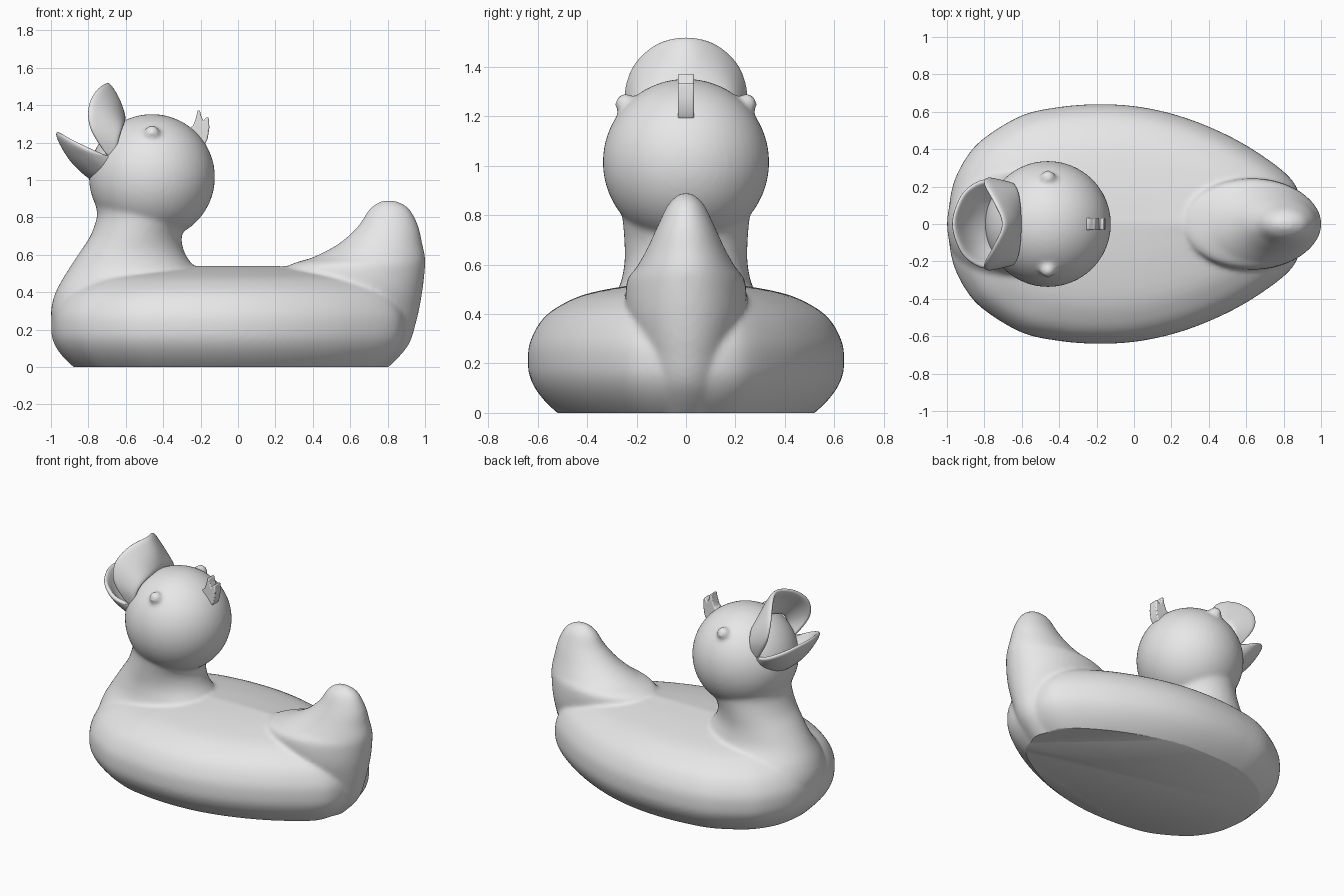
import bpy
import bmesh
import math
from mathutils import Vector, Matrix

cube = bpy.data.objects.get("Cube")
if cube:
    bpy.data.objects.remove(cube, do_unlink=True)

grey = bpy.data.materials.new("light_grey")
grey.use_nodes = True
grey.diffuse_color = (0.8, 0.8, 0.8, 1)
grey.node_tree.nodes["Principled BSDF"].inputs["Base Color"].default_value = grey.diffuse_color


def spline(points, steps=6):
    """Smooth curve through the given points."""
    p = [Vector(q) for q in points]
    p = [p[0]] + p + [p[-1]]
    out = []
    for a, b, c, d in zip(p, p[1:], p[2:], p[3:]):
        for s in range(steps):
            t = s / steps
            out.append((b * 2 + (c - a) * t + (a * 2 - b * 5 + c * 4 - d) * t ** 2
                        + (b * 3 - a - c * 3 + d) * t ** 3) * 0.5)
    return out + [p[-1]]


def loft(bm, rings):
    """Closed skin over a stack of rings."""
    rows = [[bm.verts.new(p) for p in ring] for ring in rings]
    n = len(rows[0])
    for low, high in zip(rows, rows[1:]):
        for i in range(n):
            j = (i + 1) % n
            bm.faces.new((low[i], low[j], high[j], high[i]))
    bm.faces.new(rows[0][::-1])
    bm.faces.new(rows[-1])


def oval_loft(bm, sections, n=48):
    """Sections are height, least x, greatest x and half width."""
    rings = []
    for z, x0, x1, w in spline(sections):
        angles = [math.tau * i / n for i in range(n)]
        rings.append([((x0 + x1) / 2 + (x1 - x0) / 2 * math.cos(a), w * math.sin(a), z)
                      for a in angles])
    loft(bm, rings)


def ball(bm, centre, radius):
    bmesh.ops.create_uvsphere(bm, u_segments=48, v_segments=32, radius=radius,
                              matrix=Matrix.Translation(centre))


def finish(name, bm):
    bmesh.ops.recalc_face_normals(bm, faces=bm.faces[:])
    mesh = bpy.data.meshes.new(name)
    bm.to_mesh(mesh)
    bm.free()
    obj = bpy.data.objects.new(name, mesh)
    bpy.context.collection.objects.link(obj)
    mesh.materials.append(grey)
    return obj


def activate(obj):
    bpy.ops.object.select_all(action='DESELECT')
    obj.select_set(True)
    bpy.context.view_layer.objects.active = obj


def shade(obj, degrees=40):
    activate(obj)
    bpy.ops.object.shade_smooth_by_angle(angle=math.radians(degrees))


# Hull: one plan outline, inset by height
bm = bmesh.new()
half = spline([(-1, 0), (-0.97, 0.2), (-0.9, 0.35), (-0.8, 0.46), (-0.6, 0.58), (-0.4, 0.625),
               (-0.2, 0.64), (0, 0.63), (0.2, 0.59), (0.4, 0.52), (0.6, 0.42), (0.8, 0.28),
               (0.88, 0.17), (0.91, 0)])
outline = [(p.x, p.y) for p in half] + [(p.x, -p.y) for p in half[-2:0:-1]]
profile = spline([(0.21, -0.06), (0.12, 0), (0.05, 0.07), (0.01, 0.14), (0, 0.21), (0.01, 0.29),
                  (0.06, 0.38), (0.14, 0.44), (0.25, 0.485), (0.44, 0.52), (0.63, 0.54)], 4)
loft(bm, [[(-0.05 + (x + 0.05) * (1 - i / 0.95), y * (1 - i / 0.64), z) for x, y in outline]
          for i, z in profile])

# Breast and neck
oval_loft(bm, [(0.2, -0.99, -0.2, 0.4), (0.3, -1, -0.2, 0.39), (0.4, -0.975, -0.2, 0.34),
               (0.5, -0.92, -0.21, 0.275), (0.6, -0.855, -0.28, 0.25), (0.7, -0.79, -0.3, 0.25),
               (0.8, -0.755, -0.25, 0.26), (0.86, -0.76, -0.19, 0.28)])

# Tail
oval_loft(bm, [(-0.06, 0.4, 0.74, 0.14), (0.1, 0.4, 0.9, 0.17), (0.25, 0.36, 0.955, 0.2),
               (0.4, 0.3, 0.985, 0.24), (0.53, 0.26, 1, 0.24), (0.59, 0.41, 1, 0.2),
               (0.66, 0.54, 0.985, 0.16), (0.75, 0.64, 0.965, 0.118), (0.84, 0.7, 0.92, 0.075),
               (0.88, 0.75, 0.865, 0.035), (0.89, 0.79, 0.82, 0.012)])

# Head and eye bumps
ball(bm, (-0.46, 0, 1.015), 0.337)
for side in (-1, 1):
    ball(bm, (-0.46, 0.245 * side, 1.25), 0.042)

# Fuse into one soft skin, then cut the flat base
body = finish("body", bm)
fuse = body.modifiers.new("fuse", 'REMESH')
fuse.mode = 'VOXEL'
fuse.voxel_size = 0.013
soften = body.modifiers.new("soften", 'SMOOTH')
soften.factor = 0.5
soften.iterations = 8
activate(body)
for name in ("fuse", "soften"):
    bpy.ops.object.modifier_apply(modifier=name)
bm = bmesh.new()
bm.from_mesh(body.data)
bmesh.ops.bisect_plane(bm, geom=bm.verts[:] + bm.edges[:] + bm.faces[:], dist=1e-5,
                       plane_co=(0, 0, 0), plane_no=(0, 0, 1), clear_inner=True)
bmesh.ops.holes_fill(bm, edges=[e for e in bm.edges if e.is_boundary], sides=0)
bmesh.ops.recalc_face_normals(bm, faces=bm.faces[:])
bm.to_mesh(body.data)
bm.free()
shade(body)


def bill(name, base, rim, bulge):
    """Cupped shell between a base curve on the head and a free rim."""
    def arch(points):
        return spline(points + [(x, -y, z) for x, y, z in points[-2::-1]], 3)
    bm = bmesh.new()
    b, r = arch(base), arch(rim)
    n = len(b) - 1
    rows = []
    for k in range(5):
        v = k / 4
        rows.append([bm.verts.new(p.lerp(q, v) + Vector(bulge) * math.sin(math.pi * v)
                                  * math.sin(math.pi * i / n))
                     for i, (p, q) in enumerate(zip(b, r))])
    for low, high in zip(rows, rows[1:]):
        for i in range(n):
            bm.faces.new((low[i], low[i + 1], high[i + 1], high[i]))
    obj = finish(name, bm)
    shell = obj.modifiers.new("shell", 'SOLIDIFY')
    shell.thickness = 0.03
    shell.offset = 0
    obj.modifiers.new("round", 'SUBSURF').levels = 2
    obj.modifiers["round"].render_levels = 2
    shade(obj, 60)


# Open bill
bill("upper_bill",
     [(-0.65, 0.19, 1.11), (-0.64, 0.205, 1.2), (-0.62, 0.17, 1.27), (-0.61, 0.09, 1.3),
      (-0.61, 0, 1.31)],
     [(-0.7, 0.2, 1.13), (-0.79, 0.24, 1.27), (-0.8, 0.21, 1.4), (-0.75, 0.12, 1.49),
      (-0.7, 0, 1.52)],
     (0.015, 0, 0.005))
bill("lower_bill",
     [(-0.65, 0.19, 1.12), (-0.69, 0.17, 1.06), (-0.73, 0.12, 1.02), (-0.75, 0.06, 1),
      (-0.75, 0, 0.99)],
     [(-0.7, 0.2, 1.13), (-0.8, 0.235, 1.17), (-0.9, 0.18, 1.22), (-0.95, 0.09, 1.25),
      (-0.97, 0, 1.26)],
     (-0.025, 0, -0.02))

# Feather tuft at the back of the head
bm = bmesh.new()
side_shape = [(-0.28, 1.26), (-0.24, 1.29), (-0.225, 1.33), (-0.215, 1.375), (-0.203, 1.37),
              (-0.195, 1.335), (-0.185, 1.315), (-0.17, 1.335), (-0.157, 1.335), (-0.153, 1.28),
              (-0.162, 1.22), (-0.178, 1.19), (-0.25, 1.19)]
loft(bm, [[(x, y, z) for x, z in side_shape] for y in (-0.033, 0.033)])
tuft = finish("feather_tuft", bm)
edge = tuft.modifiers.new("edge", 'BEVEL')
edge.width = 0.008
edge.segments = 2
shade(tuft, 50)
